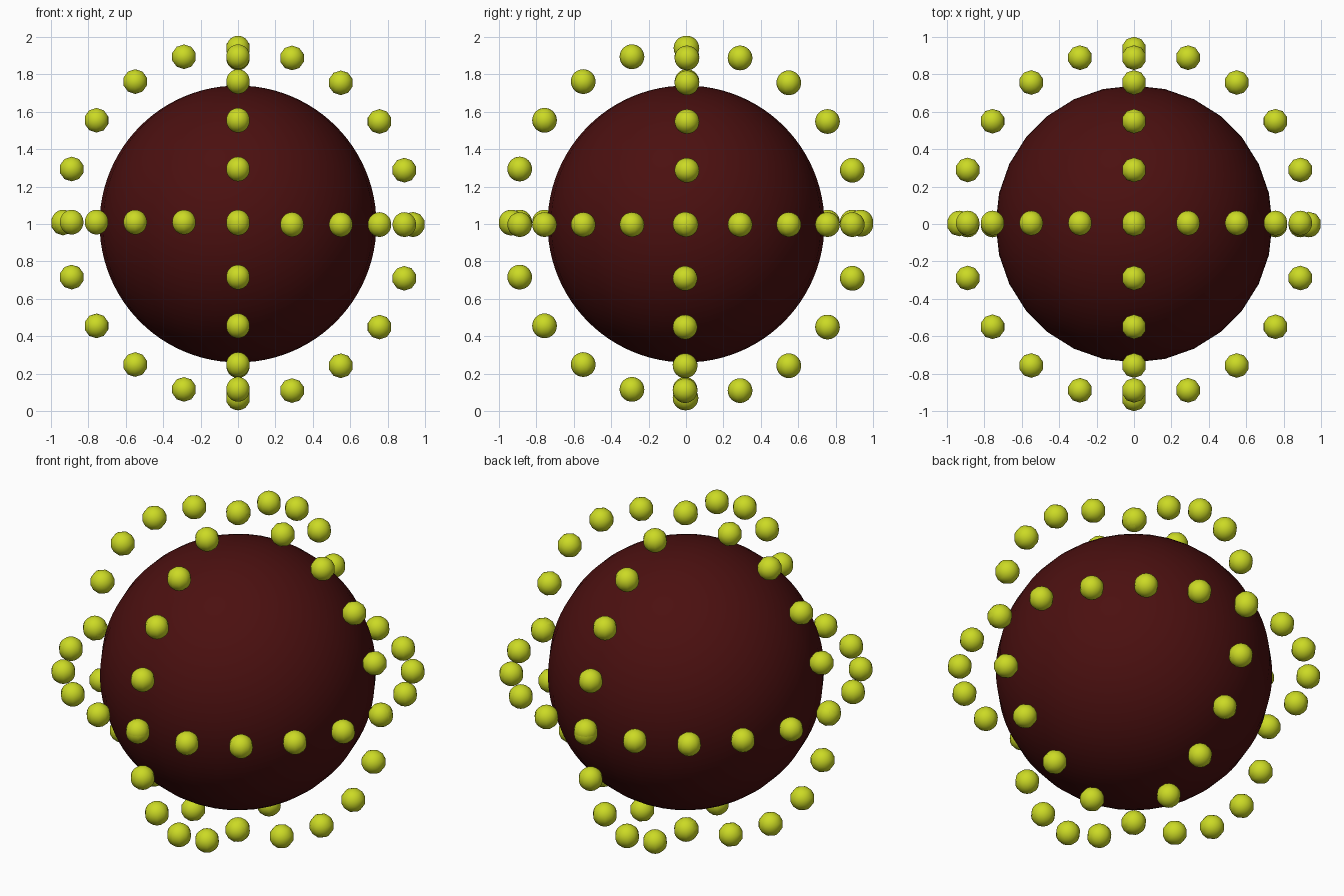
import bpy
import bmesh
from math import sin, cos, pi
from mathutils import Matrix, Vector

cube = bpy.data.objects.get("Cube")
if cube:
    bpy.data.objects.remove(cube, do_unlink=True)

CENTRE = Vector((0, 0, 1))
RING_RADIUS = 0.935
BEAD_RADIUS = 0.066
BEADS = 20


def make_material(name, colour):
    mat = bpy.data.materials.new(name)
    mat.use_nodes = True
    mat.diffuse_color = colour
    mat.node_tree.nodes["Principled BSDF"].inputs["Base Color"].default_value = colour
    return mat


def make_object(name, bm, mat):
    for face in bm.faces:
        face.smooth = True
    mesh = bpy.data.meshes.new(name)
    bm.to_mesh(mesh)
    bm.free()
    mesh.materials.append(mat)
    obj = bpy.data.objects.new(name, mesh)
    bpy.context.collection.objects.link(obj)
    return obj


def bead_ring(name, place, turn, mat):
    """Ring of beads; place maps (cos, sin) to a point, turn aims the poles."""
    bm = bmesh.new()
    for i in range(BEADS):
        a = 2 * pi * i / BEADS
        spot = CENTRE + place(RING_RADIUS * cos(a), RING_RADIUS * sin(a))
        bmesh.ops.create_uvsphere(bm, u_segments=10, v_segments=16, radius=BEAD_RADIUS,
                                  matrix=Matrix.Translation(spot) @ turn)
    return make_object(name, bm, mat)


def lift(side):
    # One half of each ring sits slightly higher than the other
    return 0.01 if side < 0.001 else -0.003


dark_red = make_material("dark red", (0.07, 0.005, 0.005, 1))
lime = make_material("lime yellow", (0.6, 0.7, 0.018, 1))

# Central ball
bm = bmesh.new()
bmesh.ops.create_uvsphere(bm, u_segments=28, v_segments=48, radius=0.74,
                          matrix=Matrix.Translation(CENTRE))
make_object("central_ball", bm, dark_red)

# Three crossing rings of floating beads
upright = Matrix.Identity(4)
tipped = Matrix.Rotation(pi / 2, 4, "X")
bead_ring("level_bead_ring", lambda c, s: Vector((c, s, lift(c))), upright, lime)
bead_ring("front_bead_ring",
          lambda c, s: Vector((c, 0.005 if s > 0 else -0.005, s + lift(c) / 2)), tipped, lime)
bead_ring("side_bead_ring", lambda c, s: Vector((0, c, s + lift(c) / 2)), upright, lime)
